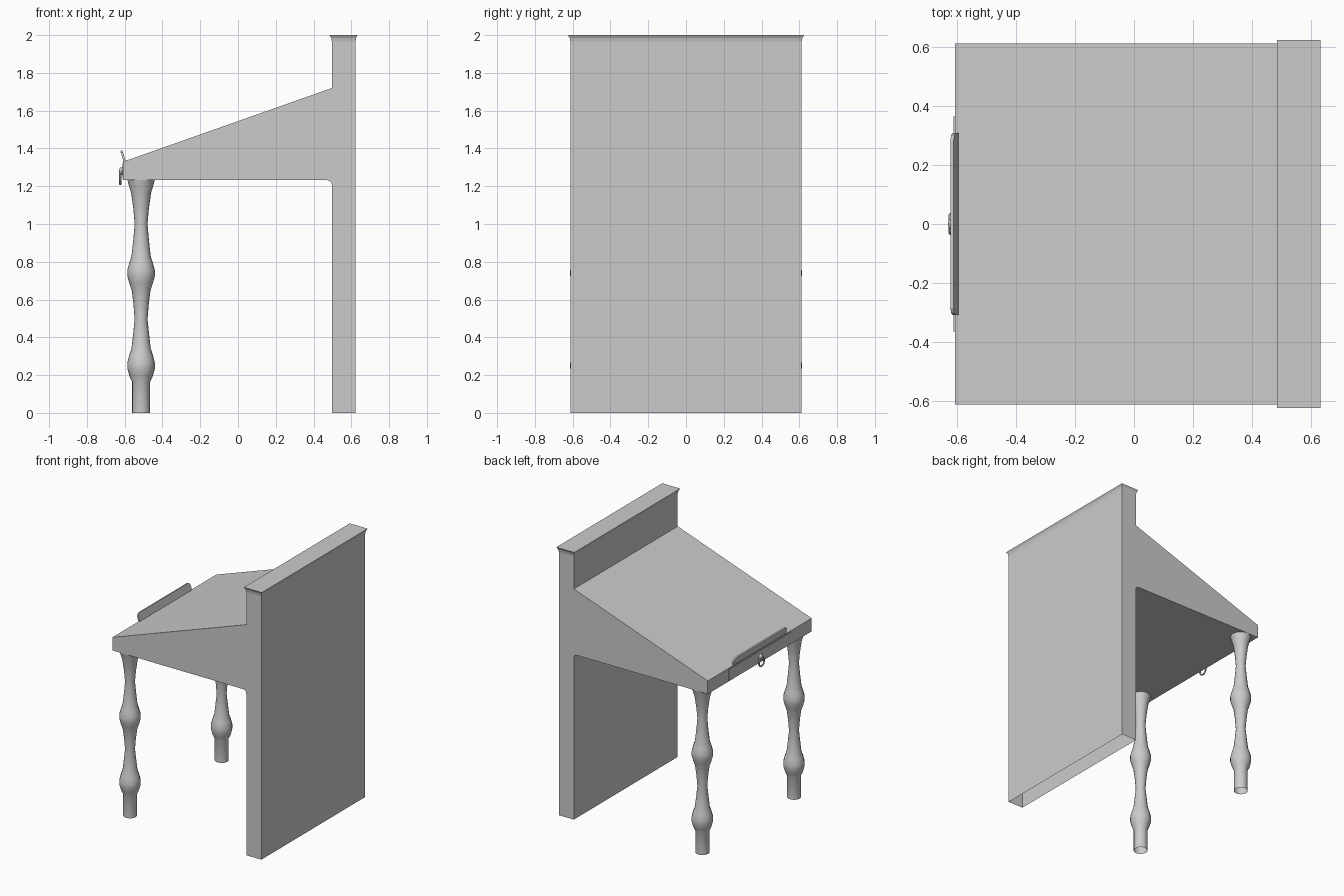
import bpy, bmesh, math
from mathutils import Vector

if "Cube" in bpy.data.objects:
    bpy.data.objects.remove(bpy.data.objects["Cube"])


def finish(name, bm, smooth=False):
    bmesh.ops.recalc_face_normals(bm, faces=bm.faces)
    mesh = bpy.data.meshes.new(name)
    bm.to_mesh(mesh)
    bm.free()
    ob = bpy.data.objects.new(name, mesh)
    bpy.context.collection.objects.link(ob)
    if smooth:
        bpy.ops.object.select_all(action='DESELECT')
        ob.select_set(True)
        bpy.context.view_layer.objects.active = ob
        bpy.ops.object.shade_smooth_by_angle(angle=math.radians(40))
    return ob


def prism(points, depth):
    """Extrude a closed outline of 3D points along the depth vector."""
    bm = bmesh.new()
    face = bm.faces.new([bm.verts.new(p) for p in points])
    new = bmesh.ops.extrude_face_region(bm, geom=[face], use_keep_orig=True)['geom']
    verts = [g for g in new if isinstance(g, bmesh.types.BMVert)]
    bmesh.ops.translate(bm, verts=verts, vec=Vector(depth))
    return bm


# Body: side profile of tall back panel and sloping desk, open at the floor
HALF = 0.612
profile = [(0.621, 0), (0.621, 1.965), (0.497, 1.965), (0.497, 1.72),
           (-0.608, 1.33), (-0.608, 1.232), (0.472, 1.232), (0.486, 1.228),
           (0.494, 1.22), (0.497, 1.205), (0.497, 0)]
bm = prism([(x, -HALF, z) for x, z in profile], (0, 2 * HALF, 0))
floor = [f for f in bm.faces if all(v.co.z < 0.001 for v in f.verts)]
bmesh.ops.delete(bm, geom=floor, context='FACES_ONLY')
# Flared cap along the top of the panel
top = [f for f in bm.faces if all(v.co.z > 1.96 for v in f.verts)]
for z, out in ((1.985, 0.004), (2.0, 0.008)):
    geom = bmesh.ops.extrude_face_region(bm, geom=top)['geom']
    bmesh.ops.delete(bm, geom=top, context='FACES_ONLY')
    top = [g for g in geom if isinstance(g, bmesh.types.BMFace)]
    for v in top[0].verts:
        v.co.x += math.copysign(out, v.co.x - 0.559)
        v.co.y += math.copysign(out, v.co.y)
        v.co.z = z
finish("desk_body", bm)

# Turned front legs: lathe profile (radius, height), open ends
leg_profile = [(0.048, 0), (0.048, 0.165), (0.062, 0.195), (0.073, 0.235),
               (0.073, 0.265), (0.063, 0.305), (0.051, 0.34), (0.042, 0.42),
               (0.034, 0.495), (0.041, 0.58), (0.05, 0.65), (0.062, 0.685),
               (0.073, 0.725), (0.073, 0.755), (0.062, 0.795), (0.051, 0.83),
               (0.041, 0.92), (0.034, 1.0), (0.041, 1.08), (0.053, 1.165),
               (0.068, 1.215), (0.072, 1.232)]
SIDES = 16
for side, label in ((-1, "front"), (1, "rear")):
    bm = bmesh.new()
    rings = []
    for r, z in leg_profile:
        rings.append([bm.verts.new((-0.513 + r * math.cos(2 * math.pi * i / SIDES),
                                    side * 0.54 + r * math.sin(2 * math.pi * i / SIDES), z))
                      for i in range(SIDES)])
    for a, b in zip(rings, rings[1:]):
        for i in range(SIDES):
            j = (i + 1) % SIDES
            bm.faces.new((a[i], a[j], b[j], b[i]))
    finish(label + "_leg", bm, smooth=True)

# Paper stop: thin leaning plate with clipped upper corners
base, lean = Vector((-0.593, 0, 1.328)), Vector((-0.019, 0, 0.062))
outline = [(-0.308, 0), (0.308, 0), (0.308, 0.65), (0.302, 0.85), (0.285, 1),
           (-0.285, 1), (-0.302, 0.85), (-0.308, 0.65)]
finish("paper_stop", prism([base + lean * t + Vector((0, y, 0)) for y, t in outline],
                           (-0.011, 0, -0.003)))

# Drawer front: slightly raised panel
drawer = [(-0.365, 1.24), (0.365, 1.24), (0.365, 1.322), (-0.365, 1.322)]
finish("drawer_front", prism([(-0.6, y, z) for y, z in drawer], (-0.0115, 0, 0)))

# Ring pull: mounting knob and hanging ring
bm = bmesh.new()
bmesh.ops.create_uvsphere(bm, u_segments=12, v_segments=8, radius=1)
for v in bm.verts:
    v.co = Vector((-0.618 + v.co.x * 0.013, v.co.y * 0.02, 1.279 + v.co.z * 0.021))
finish("pull_knob", bm, smooth=True)

bpy.ops.mesh.primitive_torus_add(major_segments=20, minor_segments=8,
                                 major_radius=0.031, minor_radius=0.006,
                                 location=(-0.623, 0, 1.242),
                                 rotation=(0, math.radians(90), 0))
bpy.context.object.name = "pull_ring"
bpy.ops.object.shade_smooth_by_angle()
